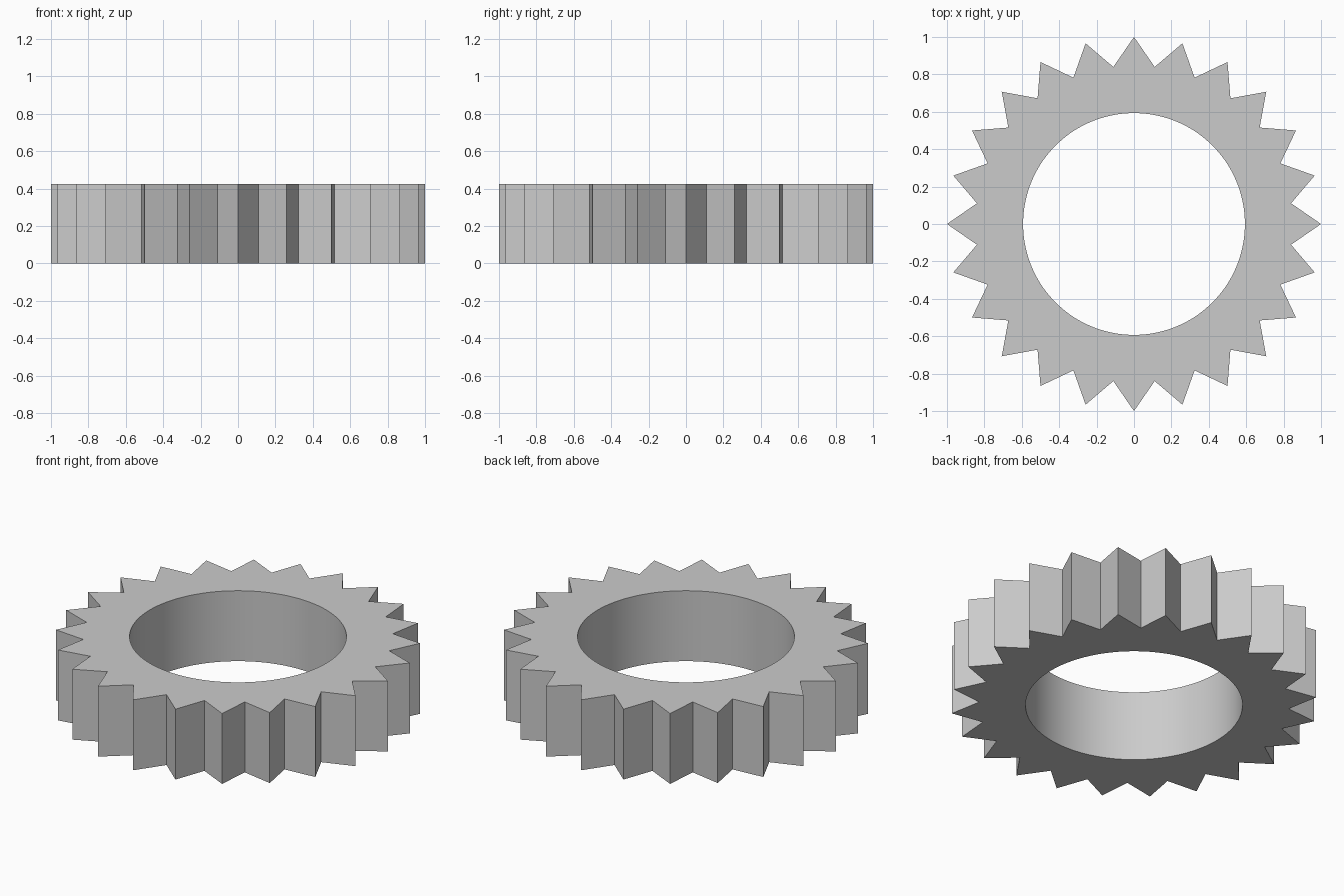
import bpy, bmesh
from math import sin, cos, pi

if "Cube" in bpy.data.objects:
    bpy.data.objects.remove(bpy.data.objects["Cube"])

TEETH = 24
TIP_R, ROOT_R, BORE_R, HEIGHT = 1.0, 0.847, 0.593, 0.425
SECTORS = TEETH * 2
SUB = 3                      # bore segments per half tooth
BORE_N = SECTORS * SUB

bm = bmesh.new()


def ring(count, radius_of, z):
    return [bm.verts.new((radius_of(i) * cos(2 * pi * i / count),
                          radius_of(i) * sin(2 * pi * i / count), z))
            for i in range(count)]


def tooth_radius(i):
    return ROOT_R if i % 2 else TIP_R


def bore_radius(i):
    return BORE_R


outer = [ring(SECTORS, tooth_radius, z) for z in (0, HEIGHT)]
inner = [ring(BORE_N, bore_radius, z) for z in (0, HEIGHT)]

# Tooth flanks, and top and bottom faces in half-tooth sectors
for i in range(SECTORS):
    j = (i + 1) % SECTORS
    bm.faces.new((outer[0][i], outer[0][j], outer[1][j], outer[1][i]))
    for level in (0, 1):
        arc = [inner[level][(i * SUB + k) % BORE_N] for k in range(SUB, -1, -1)]
        loop = [outer[level][i], outer[level][j]] + arc
        bm.faces.new(loop if level else loop[::-1])

# Smooth round bore
for i in range(BORE_N):
    j = (i + 1) % BORE_N
    bm.faces.new((inner[0][j], inner[0][i], inner[1][i], inner[1][j]))

bmesh.ops.recalc_face_normals(bm, faces=bm.faces)
mesh = bpy.data.meshes.new("toothed_ring")
bm.to_mesh(mesh)
bm.free()
gear = bpy.data.objects.new("toothed_ring", mesh)
bpy.context.collection.objects.link(gear)
bpy.context.view_layer.objects.active = gear
gear.select_set(True)
bpy.ops.object.shade_smooth_by_angle(angle=pi / 6)
